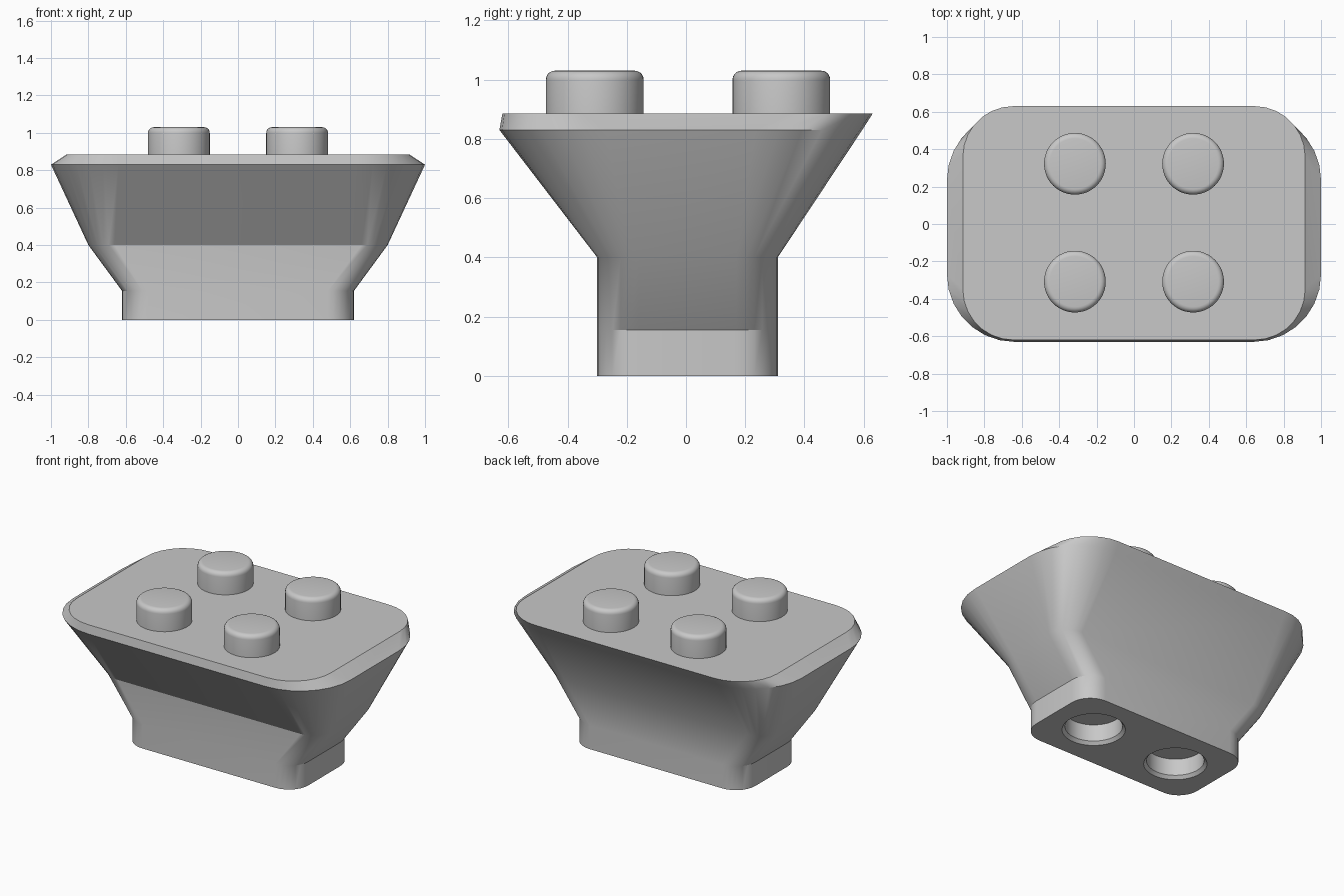
import bpy, bmesh
from math import pi, sin, cos, radians

if "Cube" in bpy.data.objects:
    bpy.data.objects.remove(bpy.data.objects["Cube"], do_unlink=True)

grey = bpy.data.materials.new("light_grey")
grey.use_nodes = True
grey.diffuse_color = (0.58, 0.58, 0.58, 1)
grey.node_tree.nodes["Principled BSDF"].inputs["Base Color"].default_value = grey.diffuse_color


def rounded_ring(half_x, y_min, y_max, radius, steps=7):
    """Counter-clockwise outline of a rounded rectangle."""
    cx, ring = half_x - radius, []
    corners = [(cx, y_max - radius), (-cx, y_max - radius),
               (-cx, y_min + radius), (cx, y_min + radius)]
    for quarter, (x, y) in enumerate(corners):
        for i in range(steps + 1):
            a = (quarter + i / steps) * pi / 2
            ring.append((x + radius * cos(a), y + radius * sin(a)))
    return ring


def loft(name, sections):
    """Skin a stack of (outline, height) sections and cap both ends."""
    bm = bmesh.new()
    rings = [[bm.verts.new((x, y, z)) for x, y in ring] for ring, z in sections]
    for low, high in zip(rings, rings[1:]):
        for i in range(len(low)):
            j = (i + 1) % len(low)
            bm.faces.new((low[i], low[j], high[j], high[i]))
    bm.faces.new(rings[0][::-1])
    bm.faces.new(rings[-1])
    bmesh.ops.recalc_face_normals(bm, faces=bm.faces)
    mesh = bpy.data.meshes.new(name)
    bm.to_mesh(mesh)
    bm.free()
    mesh.materials.append(grey)
    obj = bpy.data.objects.new(name, mesh)
    bpy.context.collection.objects.link(obj)
    return obj


def turned(name, x, y, profile, sides=48):
    """Round part from (radius, height) pairs."""
    angles = [2 * pi * i / sides for i in range(sides)]
    return loft(name, [([(x + r * cos(a), y + r * sin(a)) for a in angles], z)
                       for r, z in profile])


def activate(obj):
    bpy.ops.object.select_all(action='DESELECT')
    obj.select_set(True)
    bpy.context.view_layer.objects.active = obj


# Body: straight foot, flared sides, flared top with a slanted rim
TOP = 0.885
body = loft("body", [
    (rounded_ring(0.62, -0.30, 0.31, 0.14), 0),
    (rounded_ring(0.62, -0.30, 0.31, 0.14), 0.155),
    (rounded_ring(0.80, -0.30, 0.31, 0.14), 0.40),
    (rounded_ring(1.00, -0.63, 0.595, 0.36), 0.83),
    (rounded_ring(0.915, -0.62, 0.63, 0.27), TOP),
])

# Chamfered sockets in the underside
for side in (-1, 1):
    cutter = turned("socket_cutter", side * 0.315, 0.005,
                    [(0.205, -0.02), (0.17, 0.02), (0.17, 0.13)])
    cutter.hide_render = True
    cut = body.modifiers.new("socket", 'BOOLEAN')
    cut.operation = 'DIFFERENCE'
    cut.solver = 'EXACT'
    cut.object = cutter
    activate(body)
    bpy.ops.object.modifier_apply(modifier=cut.name)
    bpy.data.objects.remove(cutter, do_unlink=True)

# Studs with rounded top edges
R, H, EDGE = 0.165, 1.03, 0.03
round_over = [(R - EDGE + EDGE * cos(i * pi / 10), H - EDGE + EDGE * sin(i * pi / 10))
              for i in range(6)]
studs = [turned(f"{row}_{side}_stud", x, y, [(R, TOP - 0.01)] + round_over)
         for row, y in (("front", -0.308), ("back", 0.322))
         for side, x in (("right", -0.316), ("left", 0.316))]

for part in [body] + studs:
    activate(part)
    bpy.ops.object.shade_smooth_by_angle(angle=radians(30))
